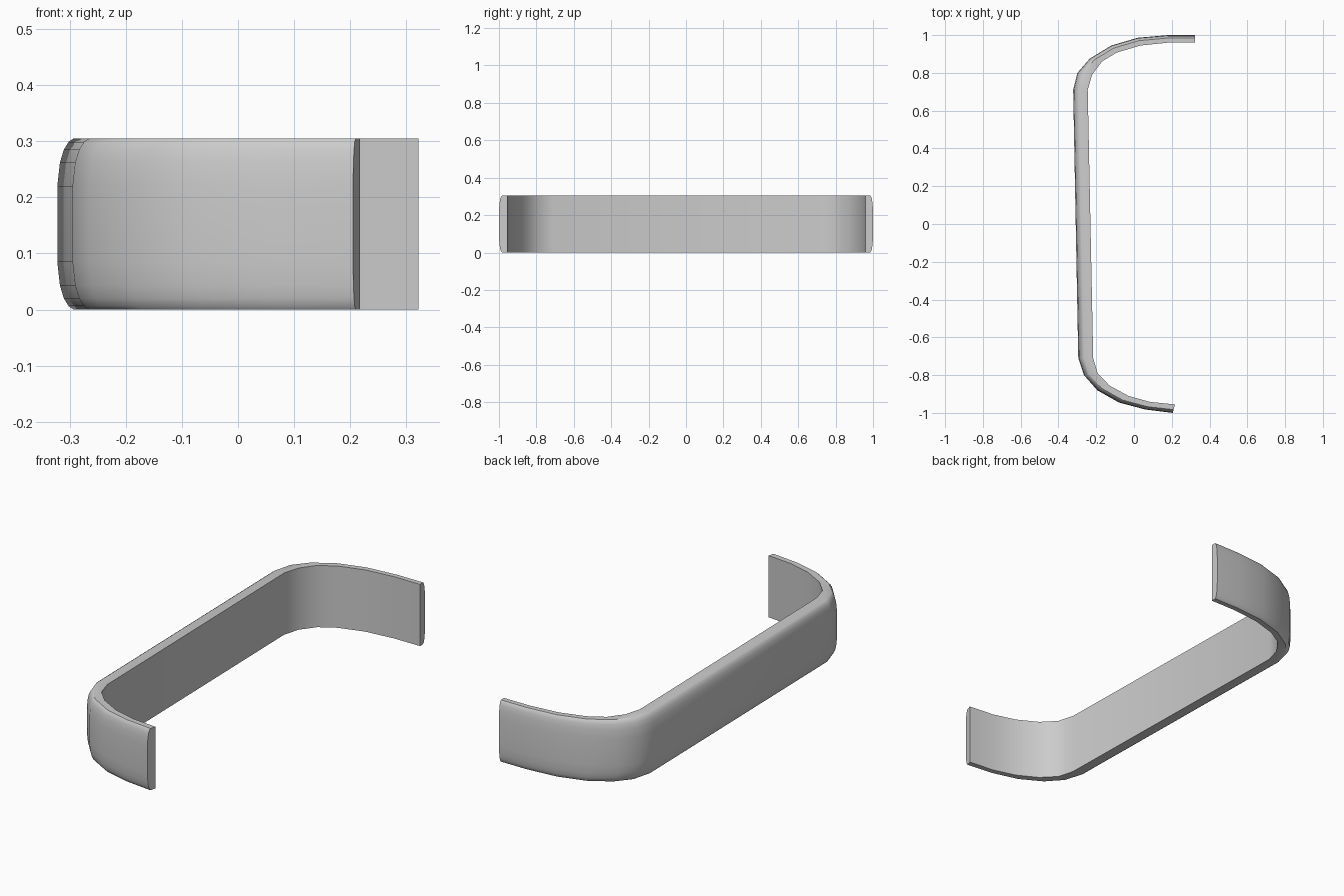
import bpy, bmesh
from mathutils import Vector

if "Cube" in bpy.data.objects:
    bpy.data.objects.remove(bpy.data.objects["Cube"])

H = 0.305

# Plan path of the bumper: matching outer and inner points
outer = [(0.322, 1.0), (0.18, 1.0), (0.02, 0.986), (-0.12, 0.945), (-0.235, 0.875),
         (-0.30, 0.80), (-0.322, 0.71), (-0.295, -0.71), (-0.265, -0.80),
         (-0.195, -0.88), (-0.08, -0.945), (0.06, -0.982), (0.205, -1.0)]
inner = [(0.322, 0.96), (0.18, 0.96), (0.035, 0.945), (-0.09, 0.908), (-0.17, 0.86),
         (-0.222, 0.79), (-0.245, 0.71), (-0.216, -0.71), (-0.193, -0.79),
         (-0.13, -0.855), (-0.03, -0.91), (0.085, -0.942), (0.217, -0.955)]

# Crowned section: (fraction of thickness, height), lower half mirrored upward
half = [(0, 0), (0.62, 0), (0.74, 0.006), (0.85, 0.02), (0.94, 0.043), (1.0, 0.085)]
section = half + [(f, H - z) for f, z in reversed(half)]

bm = bmesh.new()
rings = []
for o, i in zip(outer, inner):
    o, i = Vector(o), Vector(i)
    rings.append([bm.verts.new((*i.lerp(o, f), z)) for f, z in section])

# Skin between neighbouring sections, then close both ends
n = len(section)
for a, b in zip(rings, rings[1:]):
    for k in range(n):
        m = (k + 1) % n
        bm.faces.new((a[k], a[m], b[m], b[k]))
bm.faces.new(rings[0])
bm.faces.new(rings[-1][::-1])
bmesh.ops.recalc_face_normals(bm, faces=bm.faces)

mesh = bpy.data.meshes.new("bumper")
bm.to_mesh(mesh)
bm.free()
bumper = bpy.data.objects.new("bumper", mesh)
bpy.context.collection.objects.link(bumper)
bpy.context.view_layer.objects.active = bumper
bumper.select_set(True)
bpy.ops.object.shade_smooth_by_angle(angle=0.6)
